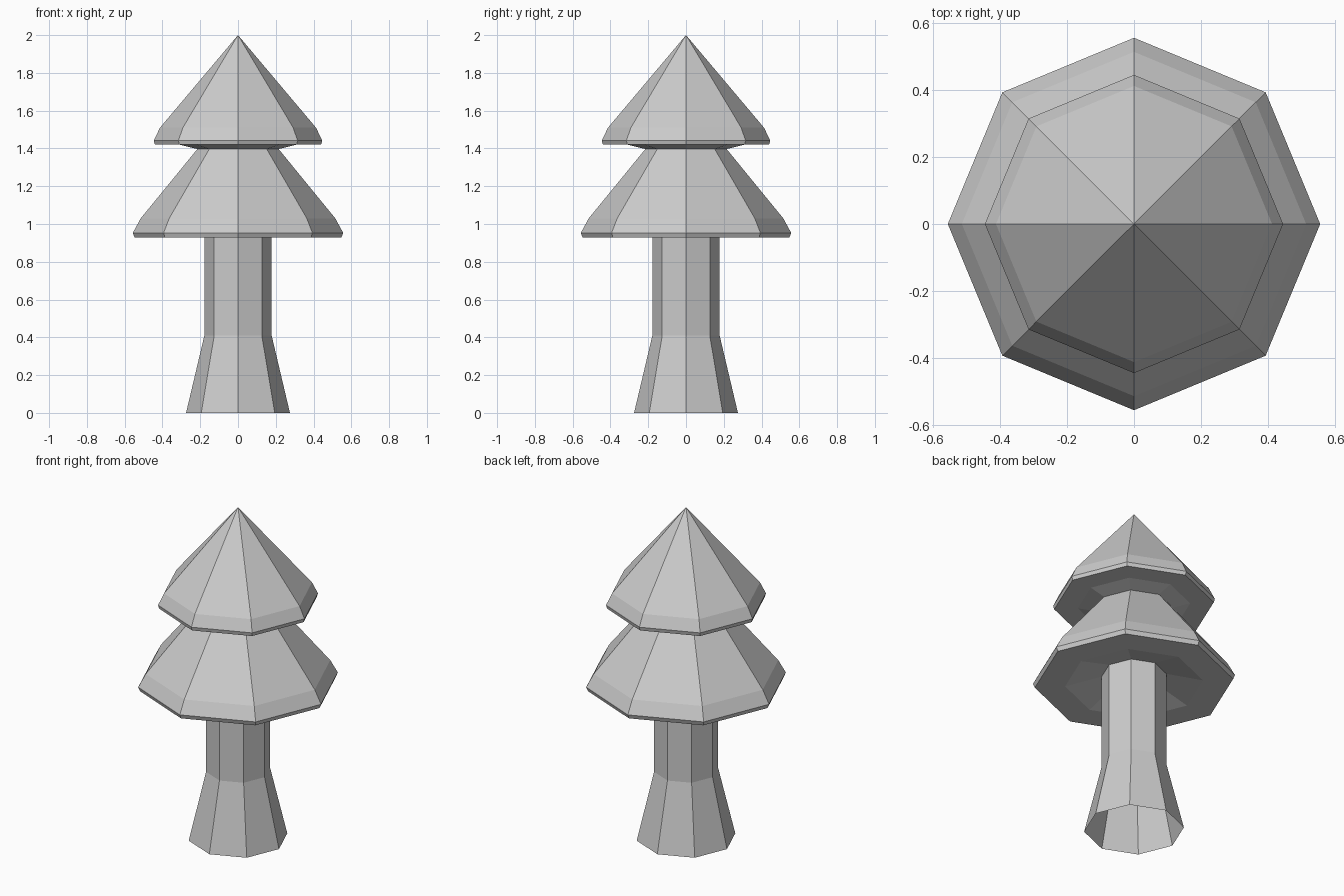
import bpy, bmesh, math

cube = bpy.data.objects.get("Cube")
if cube:
    bpy.data.objects.remove(cube, do_unlink=True)

SIDES = 8

# One plain grey for the whole tree
grey = bpy.data.materials.new("plain grey")
grey.use_nodes = True
colour = (0.6, 0.6, 0.6, 1)
grey.diffuse_color = colour
grey.node_tree.nodes["Principled BSDF"].inputs["Base Color"].default_value = colour


def lathe(name, profile):
    """Turn a (radius, height) profile, listed bottom to top, into an octagonal shell."""
    bm = bmesh.new()
    rings = []
    for r, z in profile:
        if r == 0:
            rings.append([bm.verts.new((0, 0, z))] * SIDES)
        else:
            angles = [math.tau * i / SIDES for i in range(SIDES)]
            rings.append([bm.verts.new((r * math.cos(a), r * math.sin(a), z)) for a in angles])
    for low, high in zip(rings, rings[1:]):
        for i in range(SIDES):
            j = (i + 1) % SIDES
            corners = [low[i], low[j], high[j], high[i]]
            bm.faces.new(list(dict.fromkeys(corners)))
    mesh = bpy.data.meshes.new(name)
    bm.to_mesh(mesh)
    bm.free()
    mesh.materials.append(grey)
    obj = bpy.data.objects.new(name, mesh)
    bpy.context.collection.objects.link(obj)
    return obj


# Flared trunk, open at the foot
lathe("trunk", [(0.275, 0), (0.178, 0.41), (0.178, 0.98)])

# Lower branches: recessed underside, short rim, sloping sides
lathe("lower_foliage", [(0.178, 0.98), (0.38, 0.928), (0.547, 0.928),
                        (0.557, 0.953), (0.515, 1.03), (0.215, 1.397)])

# Upper branches: underside dips to meet the lower branches
lathe("upper_foliage", [(0.215, 1.397), (0.31, 1.42), (0.44, 1.42),
                        (0.446, 1.442), (0.413, 1.51), (0, 2)])
